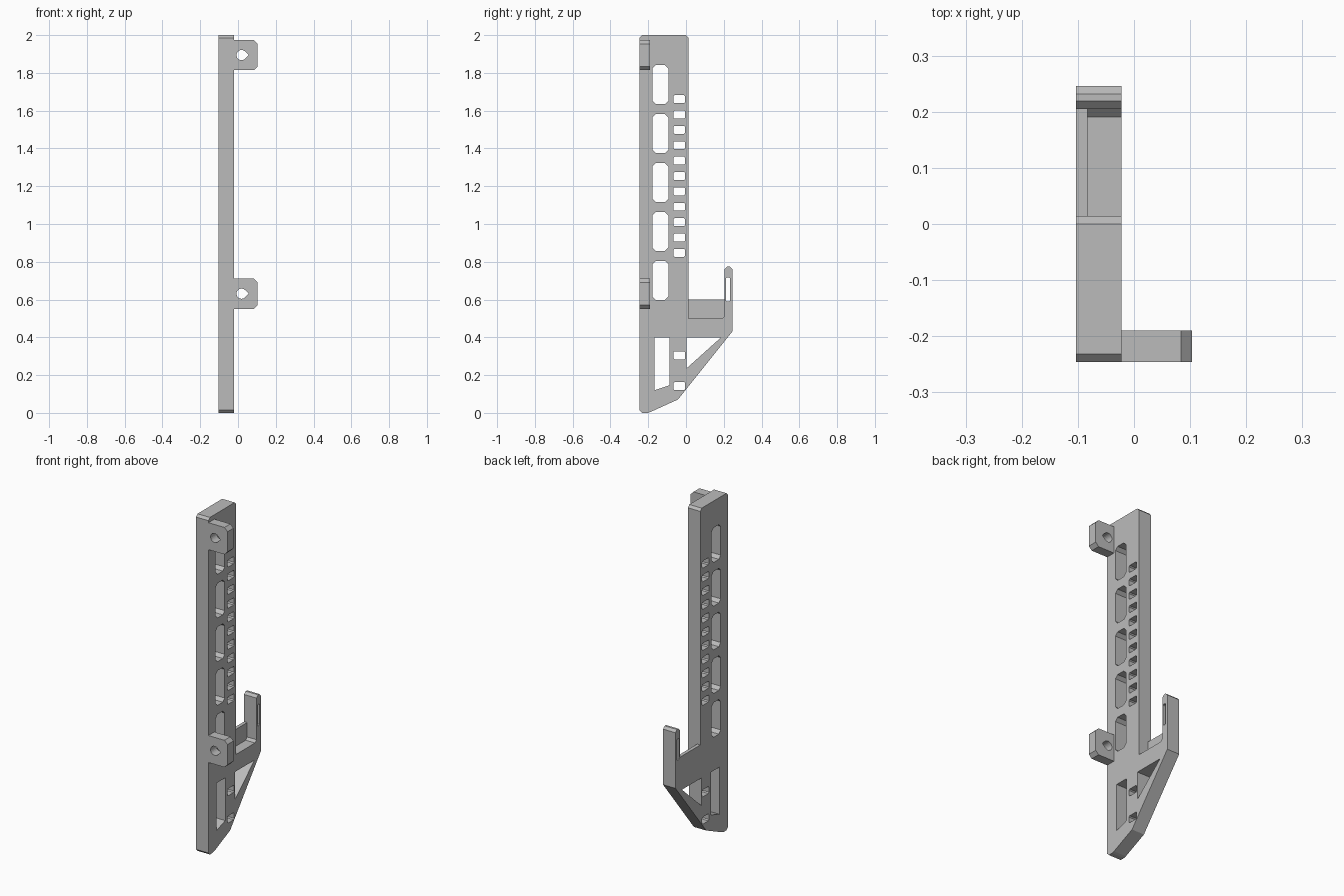
import bpy, bmesh
from math import cos, sin, radians

cube = bpy.data.objects.get("Cube")
if cube:
    bpy.data.objects.remove(cube, do_unlink=True)

grey = bpy.data.materials.new("plain grey")
grey.use_nodes = True
grey.diffuse_color = (0.5, 0.5, 0.5, 1)
grey.node_tree.nodes["Principled BSDF"].inputs["Base Color"].default_value = (0.5, 0.5, 0.5, 1)

X0, X1 = -0.1035, -0.022      # thickness of the plate
Y0, Y1 = -0.246, 0.246        # front edge and hook edge
BAR = 0.014                   # back edge of the upright
C = 0.014                     # edge chamfer


def add_prism(bm, pts, lo, hi, axis):
    """Extrude a flat outline from lo to hi along x or y."""
    place = (lambda a, b, h: (h, a, b)) if axis == "x" else (lambda a, b, h: (a, h, b))
    ends = [[bm.verts.new(place(a, b, h)) for a, b in pts] for h in (lo, hi)]
    bm.faces.new(ends[0])
    bm.faces.new(ends[1])
    n = len(pts)
    for i in range(n):
        j = (i + 1) % n
        bm.faces.new((ends[0][i], ends[0][j], ends[1][j], ends[1][i]))


def solid(name, prisms):
    bm = bmesh.new()
    for p in prisms:
        add_prism(bm, *p)
    bmesh.ops.recalc_face_normals(bm, faces=bm.faces)
    me = bpy.data.meshes.new(name)
    bm.to_mesh(me)
    bm.free()
    me.materials.append(grey)
    ob = bpy.data.objects.new(name, me)
    bpy.context.collection.objects.link(ob)
    return ob


def cut(ob, prisms):
    cutter = solid("cutter", prisms)
    cutter.hide_render = True
    mod = ob.modifiers.new("cut", "BOOLEAN")
    mod.operation = "DIFFERENCE"
    mod.solver = "EXACT"
    mod.object = cutter
    bpy.context.view_layer.objects.active = ob
    bpy.ops.object.modifier_apply(modifier=mod.name)
    bpy.data.objects.remove(cutter, do_unlink=True)


def chamfered(a0, a1, b0, b1, c):
    return [(a0 + c, b0), (a1 - c, b0), (a1, b0 + c), (a1, b1 - c),
            (a1 - c, b1), (a0 + c, b1), (a0, b1 - c), (a0, b0 + c)]


# Upright, brace and hook in one outline
outline = [(Y0, C), (Y0 + C, 0), (-0.205, 0), (-0.19, 0.004), (-0.042, 0.071),
           (Y1, 0.431), (Y1, 0.775 - C), (Y1 - C, 0.775), (0.219, 0.775),
           (0.205, 0.775 - C), (0.205, 0.6), (BAR, 0.6), (BAR, 2 - C),
           (BAR - C, 2), (Y0 + C, 2), (Y0, 2 - C)]
bracket = solid("bracket_body", [(outline, X0, X1, "x")])

# Through holes
holes = [chamfered(-0.178, -0.093, z, z + 0.206, 0.018)
         for z in (0.598 + 0.2593 * i for i in range(5))]
peg_heights = [0.847 + 0.0814 * i for i in range(11)] + [0.304, 0.142]
holes += [chamfered(-0.067, -0.004, z - 0.021, z + 0.021, 0.006) for z in peg_heights]
holes.append([(-0.168, 0.4), (-0.088, 0.4), (-0.088, 0.146), (-0.168, 0.119)])
holes.append([(0.002, 0.4), (0.186, 0.4), (0.002, 0.235)])
holes.append(chamfered(0.212, 0.233, 0.59, 0.717, 0.004))

# Shelf pocket leaves a thin wall on one side
pocket = [(BAR, 0.5), (0.205 - C, 0.5), (0.205, 0.5 + C), (0.205, 0.65), (BAR, 0.65)]
cut(bracket, [(h, X0 - 0.1, X1 + 0.1, "x") for h in holes]
    + [(pocket, -0.083, X1 + 0.1, "x")])

# Mounting tabs with teardrop screw holes
for name, z in (("lower_tab", 0.631), ("upper_tab", 1.894)):
    lo, hi, end, c = z - 0.08, z + 0.08, 0.1035, 0.02
    tab = solid(name, [([(X1, lo), (end - c, lo), (end, lo + c), (end, hi - c),
                         (end - c, hi), (X1, hi)], Y0, -0.19, "y")])
    r, cx = 0.027, 0.019
    drop = [(cx + r * cos(radians(a)), z + r * sin(radians(a))) for a in range(45, 316, 15)]
    drop.append((cx + r * 1.41, z))
    cut(tab, [(drop, Y0 - 0.1, -0.1, "y")])
